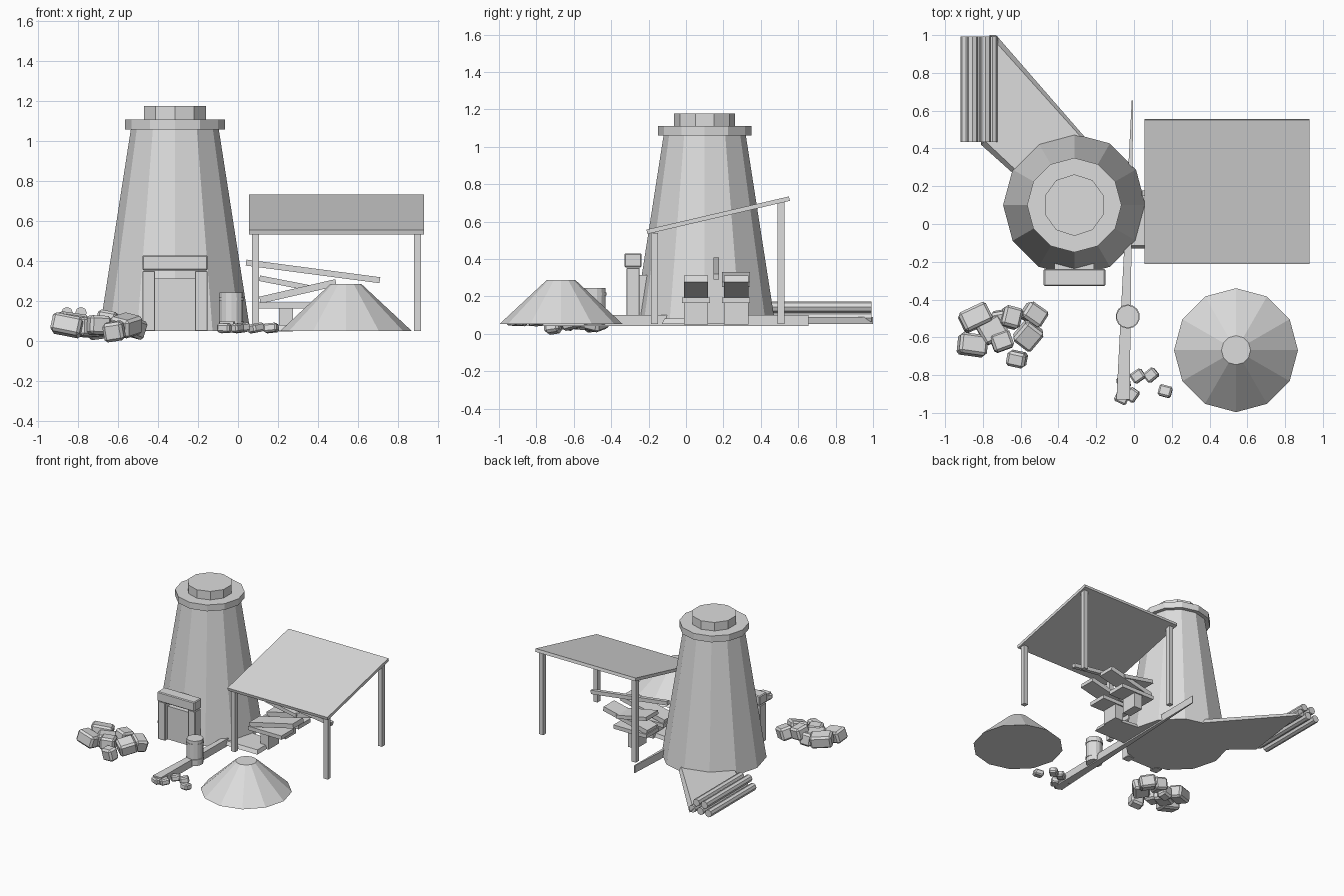
import bpy, bmesh, math, random
from mathutils import Matrix, Vector, Euler

random.seed(4)
cube = bpy.data.objects.get("Cube")
if cube:
    bpy.data.objects.remove(cube, do_unlink=True)

stone = bpy.data.materials.new("pale_grey")
stone.use_nodes = True
stone.diffuse_color = (0.72, 0.72, 0.72, 1)
stone.node_tree.nodes["Principled BSDF"].inputs["Base Color"].default_value = (0.72, 0.72, 0.72, 1)


def finish(name, bm):
    bmesh.ops.recalc_face_normals(bm, faces=bm.faces)
    mesh = bpy.data.meshes.new(name)
    bm.to_mesh(mesh)
    bm.free()
    mesh.materials.append(stone)
    obj = bpy.data.objects.new(name, mesh)
    bpy.context.collection.objects.link(obj)
    return obj


def box(name, centre, size, turn=(0, 0, 0), bevel=0):
    """Box by centre and size, turned by degrees, with optional chipped edges."""
    bm = bmesh.new()
    bmesh.ops.create_cube(bm, size=1, matrix=Matrix.Diagonal((*size, 1)))
    if bevel:
        bmesh.ops.bevel(bm, geom=bm.edges[:], offset=bevel, segments=1, affect='EDGES')
    rot = Euler([math.radians(a) for a in turn]).to_matrix().to_4x4()
    bm.transform(Matrix.Translation(centre) @ rot)
    return finish(name, bm)


def span(name, x, y, z):
    """Box given by its extents."""
    return box(name, [sum(r) / 2 for r in (x, y, z)], [r[1] - r[0] for r in (x, y, z)])


def drum(name, x, y, z0, z1, r0, r1, sides=12):
    """Upright frustum."""
    bm = bmesh.new()
    bmesh.ops.create_cone(bm, cap_ends=True, segments=sides, radius1=r0, radius2=r1,
                          depth=z1 - z0, matrix=Matrix.Translation((x, y, (z0 + z1) / 2)))
    return finish(name, bm)


def loft(name, lower, upper, z0, z1):
    """Solid between two matching outlines at two heights."""
    bm = bmesh.new()
    a = [bm.verts.new((*p, z0)) for p in lower]
    b = [bm.verts.new((*p, z1)) for p in upper]
    bm.faces.new(a)
    bm.faces.new(b)
    for i in range(len(a)):
        j = (i + 1) % len(a)
        bm.faces.new((a[i], a[j], b[j], b[i]))
    return finish(name, bm)


# Kiln tower with collar and cap
KX, KY, GROUND = -0.316, 0.1, 0.053
drum("kiln_body", KX, KY, GROUND, 1.06, 0.377, 0.22)
drum("kiln_collar", KX, KY, 1.06, 1.11, 0.25, 0.25)
drum("kiln_cap", KX, KY, 1.11, 1.177, 0.163, 0.163, 10)

# Stoking doorway
for side, x in (("right", -0.446), ("left", -0.184)):
    box(f"doorway_post_{side}", (x, -0.283, 0.202), (0.062, 0.07, 0.3), bevel=0.003)
box("doorway_lintel", (-0.315, -0.283, 0.393), (0.326, 0.092, 0.075), bevel=0.006)
span("doorway_panel", (-0.42, -0.212), (-0.285, -0.2), (GROUND, 0.315))

# Loading ramps with sloped sides
loft("rear_ramp", [(-0.73, 1.0), (-0.26, 0.46), (-0.62, 0.25), (-0.81, 0.42)],
     [(-0.765, 1.0), (-0.28, 0.46), (-0.62, 0.28), (-0.79, 0.44)], GROUND, 0.09)
loft("side_ramp", [(-0.03, -0.13), (0.26, -0.13), (0.26, 0.09), (-0.03, 0.12)],
     [(-0.03, -0.115), (0.25, -0.115), (0.25, 0.08), (-0.03, 0.11)], GROUND, 0.082)

# Tapered channel beside the kiln
channel = [(-0.093, -0.93), (-0.023, -0.93), (-0.004, 0.655), (-0.012, 0.655)]
loft("channel", channel, channel, 0.042, 0.1)

# Open shed: four posts and a sloping roof
for tag, y0, y1, top in (("front", -0.187, -0.15, 0.54), ("back", 0.49, 0.527, 0.705)):
    for side, x in (("right", 0.088), ("left", 0.898)):
        span(f"shed_post_{tag}_{side}", (x - 0.018, x + 0.018), (y0, y1), (GROUND, top))
slope = math.degrees(math.atan2(0.178, 0.765))
box("shed_roof", (0.493, 0.172, 0.634), (0.874, 0.782, 0.024), (slope, 0, 0))

# Stacked boards under the shed
for tag, y in (("front", 0.053), ("back", 0.268)):
    box(f"board_low_{tag}", (0.25, y, 0.18), (0.29, 0.15, 0.03))
    box(f"stack_leg_{tag}", (0.24, y, 0.108), (0.07, 0.13, 0.115))
    box(f"board_rising_{tag}", (0.3, y, 0.25), (0.39, 0.13, 0.035), (0, -13, 0))
box("board_top", (0.24, 0.268, 0.29), (0.27, 0.15, 0.028), (0, 11, 0))
box("leaning_pole", (0.375, 0.162, 0.35), (0.675, 0.03, 0.03), (0, 7.5, 0))

# Sand heap
drum("sand_heap", 0.54, -0.668, GROUND, 0.287, 0.328, 0.077)

# Barrel with hoops
drum("barrel", -0.033, -0.49, 0.05, 0.245, 0.06, 0.06, 14)
for i, z in enumerate((0.085, 0.205)):
    drum(f"barrel_hoop_{i}", -0.033, -0.49, z, z + 0.015, 0.064, 0.064, 14)

# Log pile
logs = [(-0.89, 0.085), (-0.82, 0.085), (-0.75, 0.085), (-0.855, 0.143), (-0.785, 0.143)]
for i, (x, z) in enumerate(logs):
    bm = bmesh.new()
    bmesh.ops.create_cone(bm, cap_ends=True, segments=8, radius1=0.029, radius2=0.029, depth=0.56,
                          matrix=Matrix.Translation((x, 0.713, z)) @ Matrix.Rotation(math.pi / 2, 4, 'X'))
    finish(f"log_{i}", bm)

# Large stone pile: x, y, length, width, height centre, turn
stones = [(-0.84, -0.495, .16, .11, .09, 25), (-0.855, -0.64, .15, .11, .08, -8),
          (-0.75, -0.56, .14, .12, .07, 30), (-0.65, -0.495, .1, .11, .1, -15),
          (-0.53, -0.48, .12, .1, .07, -35), (-0.7, -0.62, .11, .1, .08, 20),
          (-0.56, -0.59, .13, .12, .08, 50), (-0.62, -0.715, .1, .08, .05, -12),
          (-0.71, -0.5, .09, .08, .06, 10)]
for i, (x, y, l, w, z, turn) in enumerate(stones):
    tilt = random.uniform(-14, 14)
    box(f"stone_{i}", (x, y, z), (l, w, 0.095), (tilt, -tilt, turn), 0.014)

# Small stone pile
pebbles = [(-0.055, -0.84, 10), (-0.065, -0.92, -25), (-0.01, -0.905, 55),
           (0.02, -0.805, 35), (0.09, -0.8, 40), (0.165, -0.885, -15)]
for i, (x, y, turn) in enumerate(pebbles):
    tilt = random.uniform(-10, 10)
    box(f"small_stone_{i}", (x, y, 0.067), (0.07, 0.06, 0.045), (tilt, tilt, turn), 0.009)
